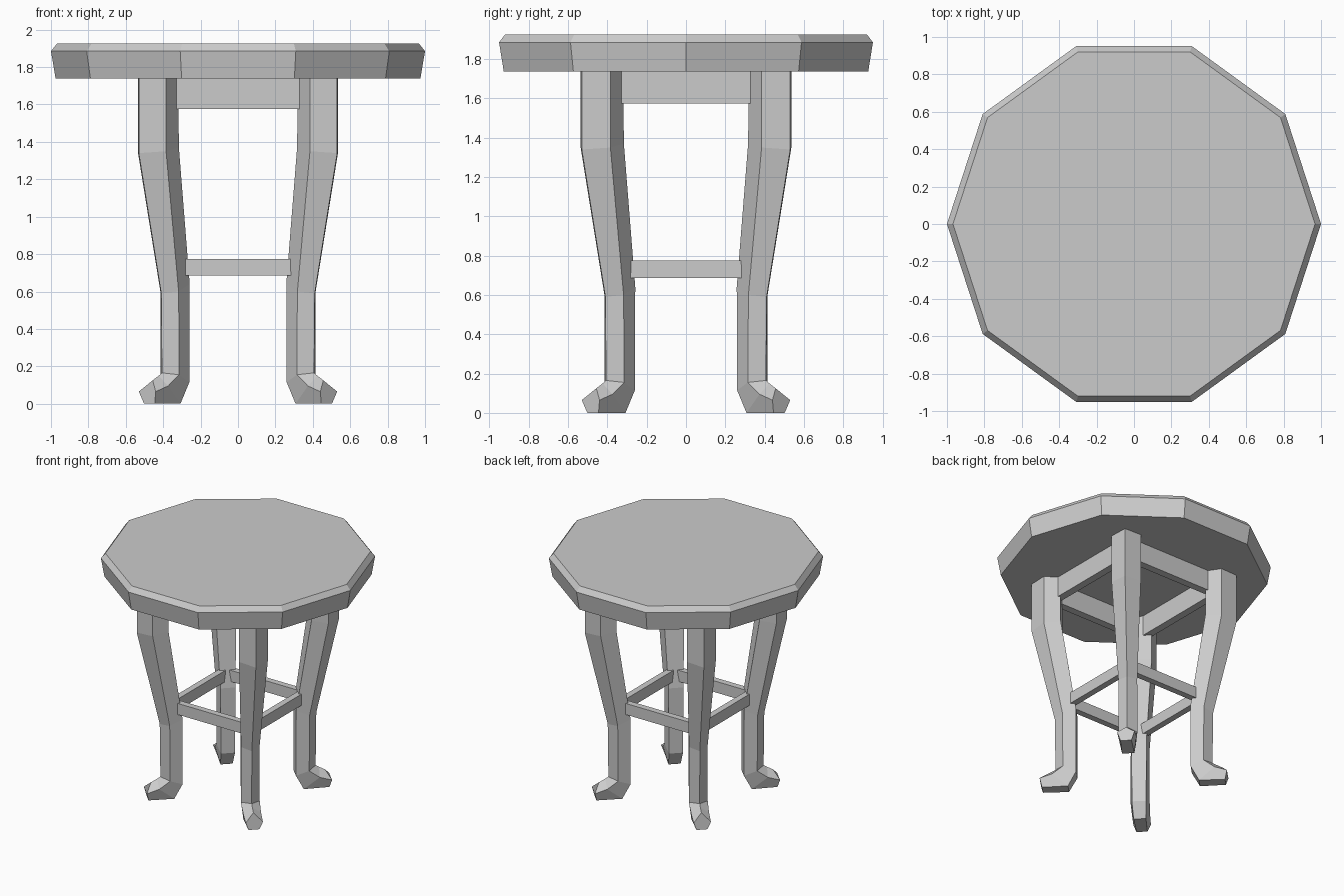
import bpy, bmesh, math

cube = bpy.data.objects.get("Cube")
if cube:
    bpy.data.objects.remove(cube, do_unlink=True)

grey = bpy.data.materials.new("plain grey")
grey.use_nodes = True
COLOR = (0.6, 0.6, 0.6, 1)
grey.diffuse_color = COLOR
grey.node_tree.nodes["Principled BSDF"].inputs["Base Color"].default_value = COLOR


def loft(name, rings):
    """Skin a closed solid through rings of equal point count."""
    bm = bmesh.new()
    loops = [[bm.verts.new(p) for p in ring] for ring in rings]
    n = len(loops[0])
    for a, b in zip(loops, loops[1:]):
        for i in range(n):
            j = (i + 1) % n
            bm.faces.new((a[i], a[j], b[j], b[i]))
    bm.faces.new(loops[0])
    bm.faces.new(loops[-1])
    bmesh.ops.recalc_face_normals(bm, faces=bm.faces)
    mesh = bpy.data.meshes.new(name)
    bm.to_mesh(mesh)
    bm.free()
    mesh.materials.append(grey)
    obj = bpy.data.objects.new(name, mesh)
    bpy.context.collection.objects.link(obj)
    return obj


def decagon(radius, z):
    angles = [math.tau * i / 10 for i in range(10)]
    return [(radius * math.cos(a), radius * math.sin(a), z) for a in angles]


# Ten-sided top with a bevelled rim
loft("table_top", [decagon(0.975, 1.738), decagon(1.0, 1.885), decagon(0.968, 1.925)])


# Five-sided leg section: outer ridge, two sides, two inner corners
def section(ridge, side, inner):
    (r0, z0), (r1, h1, z1), (r2, h2, z2) = ridge, side, inner
    return [(r0, 0, z0), (r1, h1, z1), (r2, h2, z2), (r2, -h2, z2), (r1, -h1, z1)]


leg = [
    section((0.75, 1.74), (0.651, 0.107, 1.74), (0.535, 0.083, 1.74)),
    section((0.75, 1.34), (0.651, 0.107, 1.35), (0.53, 0.083, 1.37)),
    section((0.58, 0.59), (0.518, 0.069, 0.6), (0.42, 0.055, 0.64)),
    section((0.575, 0.165), (0.515, 0.07, 0.155), (0.42, 0.052, 0.115)),
    section((0.6, 0.15), (0.595, 0.066, 0.095), (0.48, 0.045, 0)),
    section((0.645, 0.125), (0.686, 0.064, 0.065), (0.67, 0.04, 0)),
]
for i, place in enumerate(("back_left", "back_right", "front_right", "front_left")):
    obj = loft(place + "_leg", leg)
    obj.rotation_euler.z = math.pi / 4 + i * math.pi / 2


# Aprons under the top and stretchers between the legs
def rail(name, turn, half, offset, thick, z0, z1):
    y0, y1 = offset - thick / 2, offset + thick / 2
    ends = [[(x, y0, z0), (x, y1, z0), (x, y1, z1), (x, y0, z1)] for x in (-half, half)]
    loft(name, ends).rotation_euler.z = turn


for i, place in enumerate(("back", "right", "front", "left")):
    turn = i * math.pi / 2
    rail(place + "_apron", turn, 0.36, 0.42, 0.06, 1.575, 1.738)
    rail(place + "_stretcher", turn, 0.3, 0.345, 0.05, 0.685, 0.775)
